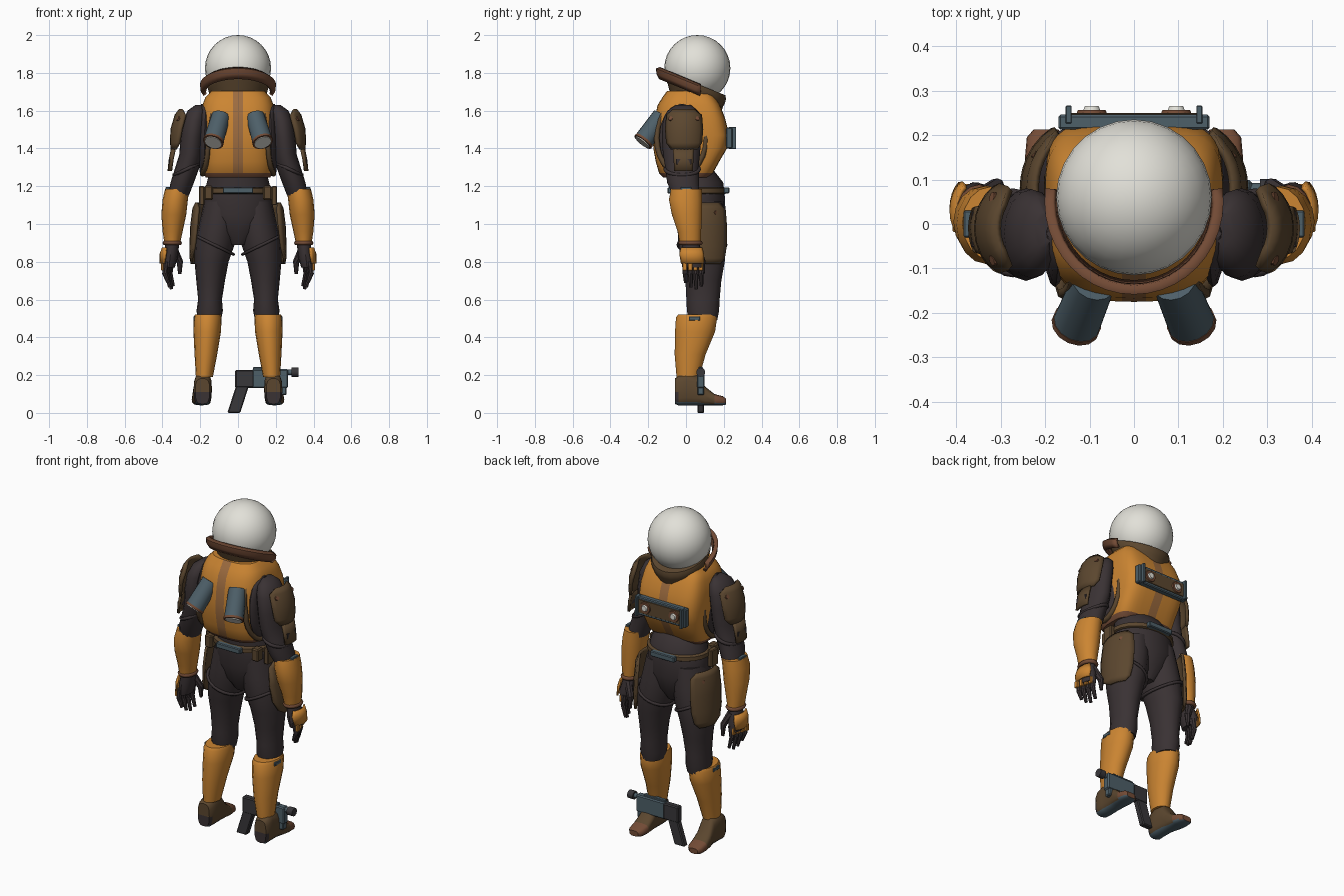
import bpy, bmesh, math
from mathutils import Vector

if "Cube" in bpy.data.objects:
    bpy.data.objects.remove(bpy.data.objects["Cube"])

COLORS = {
    "orange": (0.60, 0.235, 0.032), "charcoal": (0.042, 0.032, 0.034),
    "brown": (0.105, 0.062, 0.028), "russet": (0.17, 0.070, 0.036),
    "stripe": (0.34, 0.15, 0.05), "steel": (0.075, 0.115, 0.14),
    "white": (0.76, 0.75, 0.69), "gunmetal": (0.04, 0.038, 0.042),
}
MATS = {}
for key, c in COLORS.items():
    MATS[key] = bpy.data.materials.new(key)
    MATS[key].diffuse_color = (*c, 1)


def finish(bm, name, mat, mirror=False, smooth=40):
    bmesh.ops.recalc_face_normals(bm, faces=bm.faces)
    me = bpy.data.meshes.new(name)
    bm.to_mesh(me)
    bm.free()
    ob = bpy.data.objects.new(name, me)
    bpy.context.collection.objects.link(ob)
    me.materials.append(MATS[mat])
    if mirror:
        ob.modifiers.new("mirror", 'MIRROR')
    bpy.ops.object.select_all(action='DESELECT')
    bpy.context.view_layer.objects.active = ob
    ob.select_set(True)
    bpy.ops.object.shade_smooth_by_angle(angle=math.radians(smooth))
    return ob


def paint(ob, mat, rule):
    ob.data.materials.append(MATS[mat])
    for p in ob.data.polygons:
        if rule(p.center, p.normal):
            p.material_index = len(ob.data.materials) - 1


def loft(name, rings, mat, mirror=False, n=16, power=2.0, front_power=None, shear=0,
         along_y=False, cuts=()):
    """Skin through stacked rings (x, y, z, rx, ry); cuts are (point, normal) planes."""
    bm, rows = bmesh.new(), []
    for x, y, z, rx, ry in rings:
        row = []
        for i in range(n):
            c, s = (f(2 * math.pi * i / n) for f in (math.cos, math.sin))
            e = 2 / (front_power if front_power and s > 0 else power)
            px = x + rx * math.copysign(abs(c) ** e, c)
            py = y + ry * math.copysign(abs(s) ** e, s)
            co = (px, z, py) if along_y else (px, py, z - shear * py)
            row.append(bm.verts.new(co))
        rows.append(row)
    for a, b in zip(rows, rows[1:]):
        for i in range(n):
            bm.faces.new((a[i], a[i - 1], b[i - 1], b[i]))
    bm.faces.new(rows[0])
    bm.faces.new(rows[-1])
    for co, no in cuts:
        bmesh.ops.bisect_plane(bm, geom=bm.verts[:] + bm.edges[:] + bm.faces[:],
                               plane_co=co, plane_no=no)
    return finish(bm, name, mat, mirror)


def shell(name, rows, mat, mirror=False, n=8, thick=0.014, shear=0):
    """Curved plate: rows (z, start angle, end angle, cx, cy, rx, ry)."""
    bm, grid = bmesh.new(), []
    for z, a0, a1, cx, cy, rx, ry in rows:
        line = []
        for i in range(n + 1):
            a = math.radians(a0 + (a1 - a0) * i / n)
            y = cy + ry * math.sin(a)
            line.append(bm.verts.new((cx + rx * math.cos(a), y, z - shear * y)))
        grid.append(line)
    for a, b in zip(grid, grid[1:]):
        for i in range(n):
            bm.faces.new((a[i], a[i + 1], b[i + 1], b[i]))
    ob = finish(bm, name, mat, mirror)
    m = ob.modifiers.new("thickness", 'SOLIDIFY')
    m.thickness, m.offset = thick, 0
    return ob


def box(name, loc, size, mat, mirror=False, slant=0):
    bm = bmesh.new()
    bmesh.ops.create_cube(bm, size=1)
    for v in bm.verts:
        v.co = Vector(loc) + Vector([a * b for a, b in zip(v.co, size)])
        v.co.x += slant * (v.co.z - loc[2])
    bmesh.ops.bevel(bm, geom=bm.edges[:], offset=min(size) * 0.15, segments=1, affect='EDGES')
    return finish(bm, name, mat, mirror, 25)


def rod(name, p, q, r1, r2, mat, mirror=False, n=14):
    p, q = Vector(p), Vector(q)
    bm = bmesh.new()
    bmesh.ops.create_cone(bm, cap_ends=True, segments=n, radius1=r1, radius2=r2, depth=(q - p).length)
    rot = (q - p).to_track_quat('Z', 'Y')
    for v in bm.verts:
        v.co = rot @ v.co + (p + q) / 2
    return finish(bm, name, mat, mirror)


def hoop(name, point, r, mat, mirror=False, n=24, k=6):
    """Closed tube following point(angle)."""
    pts = [Vector(point(2 * math.pi * i / n)) for i in range(n)]
    mid = sum(pts, Vector()) / n
    bm, rows = bmesh.new(), []
    for i, p in enumerate(pts):
        t = (pts[(i + 1) % n] - pts[i - 1]).normalized()
        out = p - mid
        out = (out - t * out.dot(t)).normalized()
        side = t.cross(out)
        rows.append([bm.verts.new(p + r * (out * math.cos(a) + side * math.sin(a)))
                     for a in (2 * math.pi * j / k for j in range(k))])
    for i in range(n):
        for j in range(k):
            bm.faces.new((rows[i - 1][j], rows[i][j], rows[i][j - 1], rows[i - 1][j - 1]))
    return finish(bm, name, mat, mirror, 70)


# Helmet with tilted neck ring and raised collar behind
bm = bmesh.new()
bmesh.ops.create_uvsphere(bm, u_segments=28, v_segments=16, radius=0.175)
for v in bm.verts:
    v.co += Vector((0, 0.06, 1.825))
finish(bm, "helmet", "white")
loft("neck_ring", [(0, .05, z, r, r) for z, r in
                   ((1.63, .12), (1.66, .135), (1.70, .146), (1.72, .155), (1.745, .162), (1.765, .158))],
     "brown", n=24, shear=0.4)
shell("collar", [(z, 172, 368, 0, .05, r, r + .008) for z, r in
                 ((1.715, .176), (1.735, .19), (1.755, .193), (1.765, .178))],
      "russet", n=22, thick=0.018, shear=0.42)

# Vest with centre stripe, hem and armholes
vest = loft("vest", [(0, 0, 1.245, .17, .12), (0, 0, 1.27, .185, .143), (0, .008, 1.33, .189, .168),
                     (0, .022, 1.40, .196, .195), (0, .027, 1.47, .2, .202), (0, .02, 1.56, .2, .187),
                     (0, .015, 1.63, .188, .165), (0, .015, 1.67, .173, .14), (0, .015, 1.705, .14, .115)],
            "orange", n=40, power=2.9, front_power=4.5,
            cuts=[((x, 0, 0), (1, 0, 0)) for x in (-.027, .027)])
paint(vest, "stripe", lambda c, n: abs(c.x) < .027 and c.z < 1.7)
paint(vest, "russet", lambda c, n: c.z < 1.265)
hoop("armhole_rim", lambda a: (.188 - .3 * max(0, -.055 - (-.025 + .13 * math.cos(a))) - .05 * max(0, math.sin(a)),
                               -.025 + .13 * math.cos(a), 1.455 + .19 * math.sin(a)), .015, "brown", True)
loft("armhole_lining", [(.178 - .008 * max(0, k), -.022, 1.455 + .18 * k, .027, .012 + .108 * math.sqrt(1 - k * k))
                        for k in (-1, -.9, -.7, -.4, 0, .4, .7, .9, 1)], "charcoal", True)

# Backpack thrusters
rod("thruster", (.09, -.13, 1.57), (.129, -.224, 1.44), .05, .054, "steel", True)
rod("thruster_rim", (.128, -.221, 1.443), (.1315, -.229, 1.433), .056, .056, "russet", True)
rod("thruster_lens", (.131, -.228, 1.435), (.1325, -.232, 1.43), .046, .046, "white", True)

# Chest control panel
box("chest_panel", (0, .229, 1.455), (.34, .034, .11), "steel")
box("chest_panel_face", (0, .246, 1.455), (.29, .008, .08), "brown")
box("chest_panel_bracket", (.147, .246, 1.455), (.014, .04, .115), "steel", True)
rod("knob_base", (.095, .246, 1.455), (.095, .256, 1.455), .036, .032, "russet", True)
rod("knob", (.095, .255, 1.455), (.095, .265, 1.455), .02, .016, "white", True)

# Waist, hips and legs of the undersuit
loft("hips", [(0, .04, 1.28, .15, .11), (0, .065, 1.22, .165, .132), (0, .07, 1.15, .18, .135),
              (0, .075, 1.05, .19, .135), (0, .075, .96, .13, .11), (0, .075, .89, .05, .07)], "charcoal", n=20)
loft("leg", [(.09, .075, 1.12, .09, .115), (.105, .08, 1.0, .1, .126), (.122, .085, .9, .107, .126),
             (.14, .09, .8, .09, .115), (.145, .092, .7, .076, .095), (.148, .09, .6, .063, .088),
             (.15, .09, .54, .07, .085), (.15, .09, .49, .06, .075)], "charcoal", True)
hoop("thigh_strap", lambda a: (.127 + .102 * math.cos(a), .085 + .126 * math.sin(a), .89 + .05 * math.cos(a)),
     .009, "charcoal", True)
shell("hip_guard", [(1.11, -20, 42, .1, .08, .12, .14), (1.08, -36, 58, .1, .08, .135, .147),
                    (.98, -38, 62, .11, .08, .137, .15), (.88, -32, 60, .115, .08, .135, .15),
                    (.82, -18, 56, .12, .08, .13, .146), (.79, 2, 44, .12, .08, .125, .14)], "brown", True)
rod("hip_guard_rivet", (.215, .15, 1.06), (.225, .159, 1.06), .012, .01, "russet", True, 8)

# Belt, buckles and pouches
loft("belt", [(0, .065, z, rx, rx - .035) for z, rx in ((1.16, .178), (1.165, .187), (1.188, .186), (1.194, .175))],
     "brown", n=24)
for name, y in (("front_buckle", .214), ("back_buckle", -.083)):
    box(name, (0, y, 1.178), (.16, .03, .032), "steel")
box("belt_pouch", (.155, -.04, 1.165), (.045, .05, .075), "brown", True)
box("side_pouch", (.192, .02, 1.15), (.03, .06, .1), "brown", True)

# Arms
loft("upper_arm", [(.205, -.014, 1.63, .02, .04), (.217, -.018, 1.6, .05, .08), (.23, -.022, 1.55, .062, .1),
                   (.243, -.024, 1.46, .062, .104), (.25, -.024, 1.37, .06, .098), (.268, -.022, 1.3, .064, .088),
                   (.295, -.015, 1.22, .062, .085), (.315, 0, 1.15, .055, .07)], "charcoal", True)
hoop("elbow_fold", lambda a: (.272 + .066 * math.cos(a), -.02 + .09 * math.sin(a), 1.29 - .03 * math.cos(a)),
     .01, "charcoal", True)
loft("gauntlet", [(.322, .002, 1.185, .064, .082), (.332, -.002, 1.13, .067, .088), (.34, .005, 1.05, .066, .08),
                  (.346, .018, .96, .053, .062), (.348, .022, .9, .042, .056)], "orange", True)
box("gauntlet_clasp", (.372, .0, 1.185), (.022, .06, .02), "steel", True)
shell("shoulder_guard", [(1.605, -32, 32, .215, -.01, .09, .1), (1.575, -60, 60, .228, -.01, .1, .103),
                         (1.50, -64, 64, .258, -.01, .092, .106), (1.43, -58, 58, .264, -.01, .088, .106),
                         (1.395, -38, 38, .26, -.01, .088, .106)], "brown", True, thick=.016)
shell("arm_guard", [(1.40, -32, 28, .262, -.01, .086, .106), (1.34, -32, 28, .278, -.01, .082, .1),
                    (1.28, -30, 26, .286, -.01, .08, .1)], "brown", True, thick=.014)
box("arm_guard_strap", (.359, -.012, 1.33), (.012, .08, .03), "charcoal", True)
for y in (-.075, .055):
    rod("shoulder_rivet", (.3, y, 1.55), (.32, y * 1.1, 1.56), .014, .012, "russet", True, 8)

# Gloves with armoured hand plates
loft("palm", [(.348, .024, .93, .036, .046), (.35, .028, .88, .037, .046), (.36, .034, .82, .041, .06),
              (.365, .036, .77, .03, .055)], "charcoal", True, n=12)
hoop("wrist_ring", lambda a: (.348 + .04 * math.cos(a), .024 + .053 * math.sin(a), .9), .012, "russet", True, 16)
for i in range(4):
    y, x, tip = -.006 + .028 * i, .384 - .009 * i, (.69, .665, .655, .67)[i]
    rod("finger_base", (x - .004, y, .80), (x + .004, y + .002, .735), .016, .014, "charcoal", True, 8)
    rod("finger_tip", (x + .004, y + .002, .74), (x - .014, y + .004, tip), .014, .009, "charcoal", True, 8)
    box("knuckle_plate", (x + .017, y, .775), (.014, .023, .04), "orange", True)
rod("thumb_base", (.342, .06, .87), (.308, .086, .8), .022, .018, "charcoal", True, 8)
rod("thumb_tip", (.308, .086, .805), (.308, .09, .735), .017, .009, "charcoal", True, 8)
shell("hand_plate", [(.875, -60, 60, .36, .03, .038, .062), (.84, -70, 70, .366, .03, .044, .066),
                     (.79, -60, 60, .372, .034, .038, .066)], "orange", True, thick=.01)

# Shin boots and shoes
loft("shin_guard", [(.16, .058, .52, .068, .1), (.161, .056, .505, .074, .109), (.163, .048, .43, .073, .106),
                    (.17, .022, .31, .06, .082), (.178, .01, .19, .045, .06)], "orange", True)
box("shin_clasp", (.225, .045, .5), (.022, .06, .022), "steel", True)
shoe = loft("shoe", [(.188, .115, -.058, .038, .068), (.188, .118, -.04, .047, .078), (.186, .125, .0, .048, .085),
                     (.187, .12, .06, .046, .08), (.192, .09, .1, .049, .05), (.194, .07, .15, .051, .03),
                     (.196, .064, .195, .045, .024), (.198, .06, .212, .028, .016)],
            "brown", True, n=16, power=3, along_y=True, cuts=[((0, 0, .11), (0, 0, 1))])
paint(shoe, "charcoal", lambda c, n: c.z < .11 and c.y < -.02)
paint(shoe, "russet", lambda c, n: c.y > .15)
paint(shoe, "steel", lambda c, n: n.z < -.6)

# Blaster resting upright beside the shoe
box("blaster_body", (.17, .078, .182), (.19, .042, .1), "steel")
box("blaster_magazine", (.235, .078, .125), (.045, .036, .06), "steel")
box("blaster_rail", (.15, .078, .234), (.14, .022, .018), "steel")
box("blaster_stock", (.035, .078, .18), (.1, .04, .095), "gunmetal")
box("blaster_grip", (.005, .078, .085), (.068, .036, .17), "gunmetal", slant=.32)
rod("blaster_barrel", (.25, .078, .215), (.29, .078, .215), .014, .014, "steel")
rod("blaster_muzzle", (.283, .078, .215), (.32, .078, .215), .024, .024, "gunmetal")

for m in bpy.data.materials:
    if m.users and not m.is_grease_pencil:
        m.use_nodes = True
        m.node_tree.nodes["Principled BSDF"].inputs["Base Color"].default_value = m.diffuse_color
